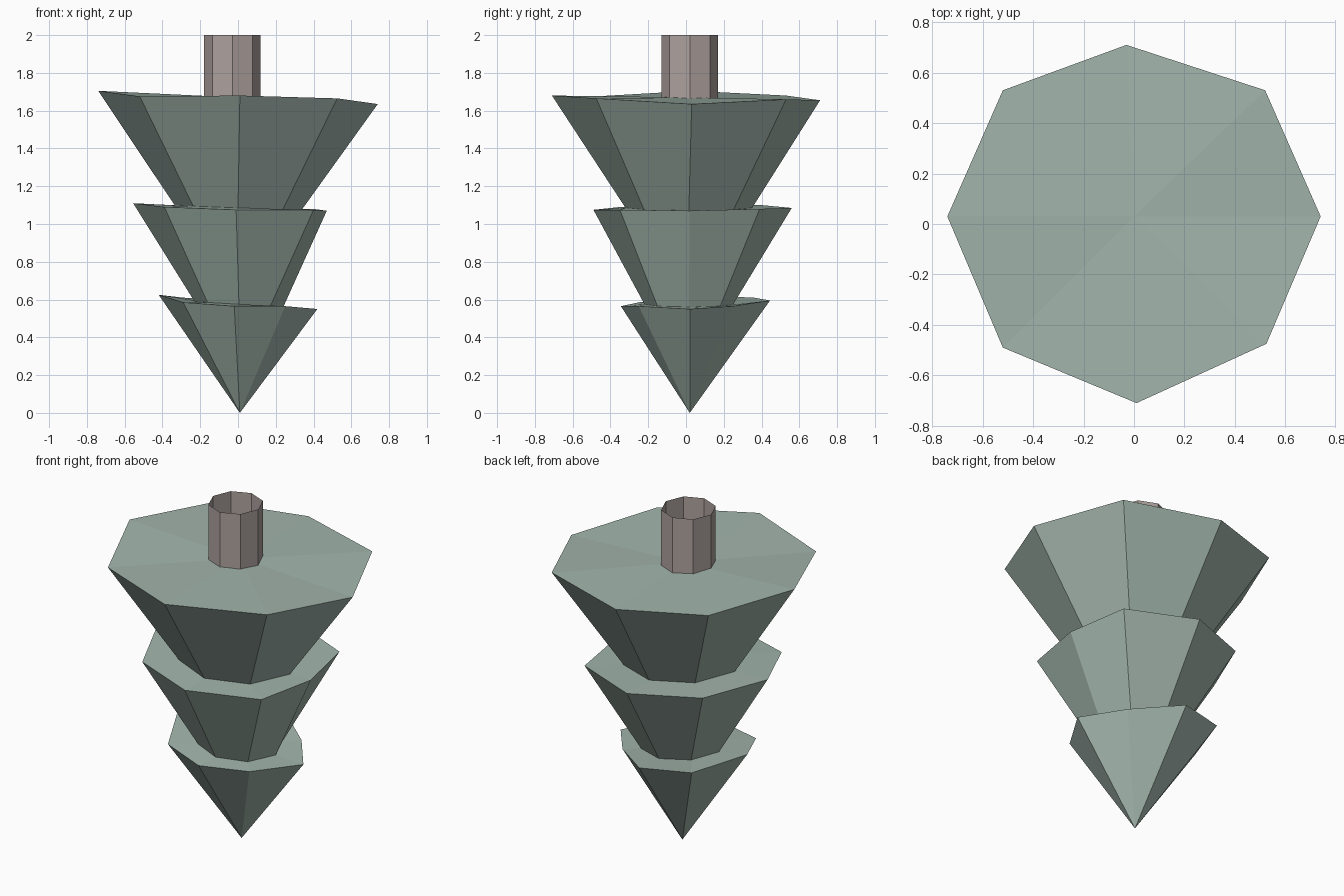
import bpy, bmesh
from math import cos, sin, pi

if "Cube" in bpy.data.objects:
    bpy.data.objects.remove(bpy.data.objects["Cube"])


def material(name, color):
    m = bpy.data.materials.new(name)
    m.diffuse_color = color
    m.use_nodes = True
    m.node_tree.nodes["Principled BSDF"].inputs["Base Color"].default_value = m.diffuse_color
    return m


def finish(bm, name, mat):
    bmesh.ops.recalc_face_normals(bm, faces=bm.faces[:])
    me = bpy.data.meshes.new(name)
    bm.to_mesh(me)
    bm.free()
    me.materials.append(mat)
    ob = bpy.data.objects.new(name, me)
    bpy.context.collection.objects.link(ob)
    return ob


def octagon(cx, cy, r, z, tilt=0.0):
    return [(cx + r * cos(i * pi / 4), cy + r * sin(i * pi / 4),
             z - tilt * r * cos(i * pi / 4)) for i in range(8)]


def bridge(bm, a, b):
    for i in range(8):
        j = (i + 1) % 8
        bm.faces.new((a[i], a[j], b[j], b[i]))


def fan(bm, ring, point):
    p = bm.verts.new(point)
    for i in range(8):
        bm.faces.new((ring[i], ring[(i + 1) % 8], p))


green = material("foliage_green", (0.36, 0.46, 0.41, 1))
brown = material("trunk_brown", (0.42, 0.36, 0.34, 1))

# Irregular rims of the three tiers, counter-clockwise from +x
top_rim = [(.74, .03, 1.635), (.52, .53, 1.66), (-.03, .71, 1.655), (-.52, .53, 1.68),
           (-.74, .03, 1.705), (-.52, -.49, 1.675), (.01, -.71, 1.68), (.525, -.475, 1.665)]
mid_rim = [(.47, .02, 1.07), (.40, .39, 1.08), (0, .56, 1.085), (-.39, .40, 1.10),
           (-.555, .02, 1.11), (-.39, -.35, 1.09), (-.01, -.49, 1.075), (.40, -.35, 1.075)]
low_rim = [(.42, .02, .55), (.25, .245, .565), (0, .445, .595), (-.29, .36, .61),
           (-.42, .02, .625), (-.29, -.25, .585), (-.02, -.345, .565), (.25, -.25, .565)]

# Foliage: upside-down stacked tiers as one skin
bm = bmesh.new()
rings = [[bm.verts.new(p) for p in ring] for ring in (
    top_rim, octagon(0, .015, .335, 1.085, .04), mid_rim,
    octagon(.005, .015, .235, .575, .06), low_rim)]
fan(bm, rings[0], (0, .03, 1.67))
for a, b in zip(rings, rings[1:]):
    bridge(bm, a, b)
fan(bm, rings[-1], (.01, .02, 0))
finish(bm, "foliage", green)

# Trunk: open eight-sided tube
bm = bmesh.new()
low, high = [[bm.verts.new(p) for p in octagon(-.03, .02, .15, z)] for z in (1.665, 2.0)]
bridge(bm, low, high)
finish(bm, "trunk", brown)
